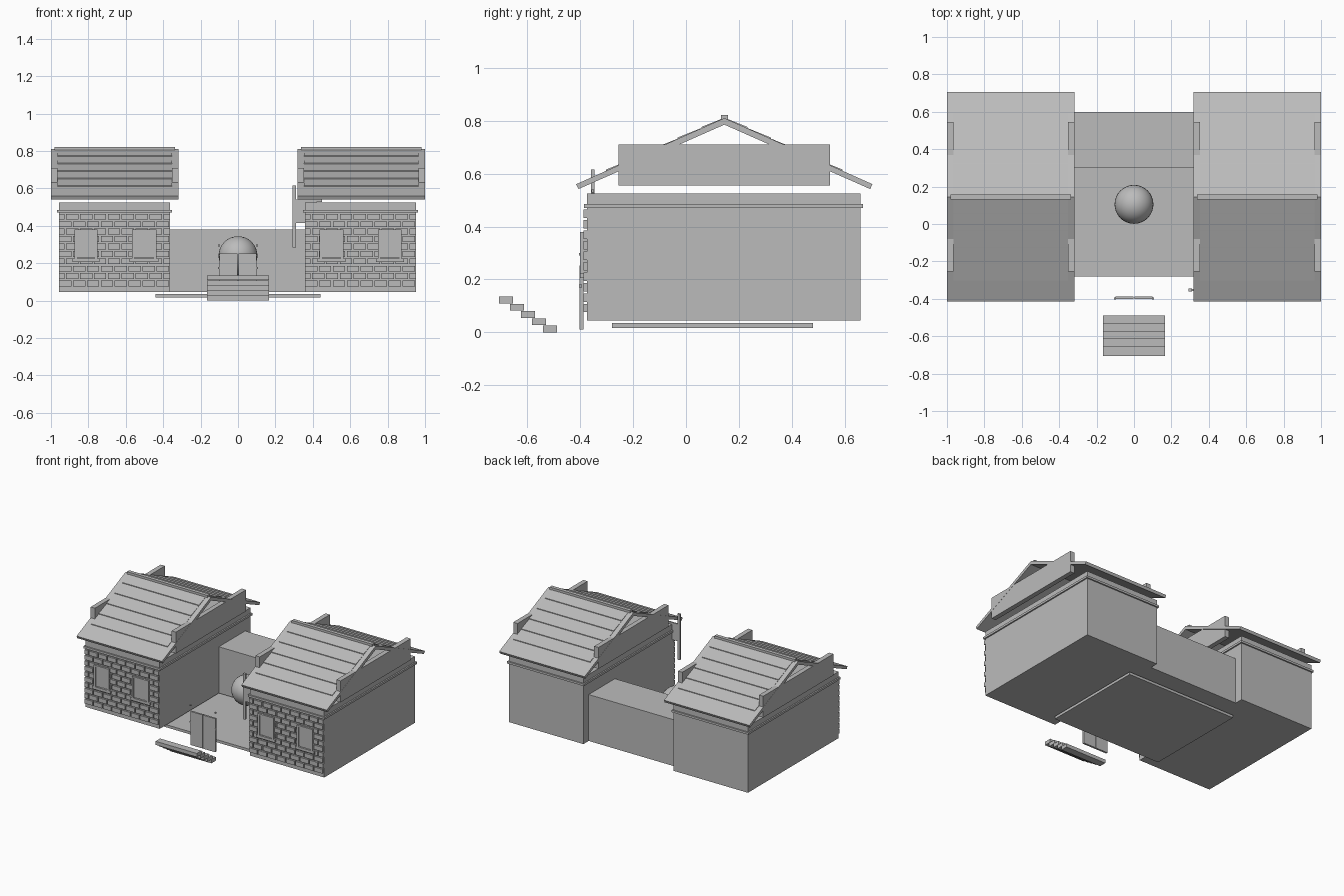
import bpy, bmesh

if "Cube" in bpy.data.objects:
    bpy.data.objects.remove(bpy.data.objects["Cube"])

grey = bpy.data.materials.new("plain grey")
grey.use_nodes = True
COLOUR = (0.5, 0.5, 0.5, 1)
grey.diffuse_color = COLOUR
grey.node_tree.nodes["Principled BSDF"].inputs["Base Color"].default_value = COLOUR


def finish(name, bm):
    bmesh.ops.recalc_face_normals(bm, faces=bm.faces)
    mesh = bpy.data.meshes.new(name)
    bm.to_mesh(mesh)
    bm.free()
    mesh.materials.append(grey)
    obj = bpy.data.objects.new(name, mesh)
    bpy.context.collection.objects.link(obj)
    return obj


def add_box(bm, x, y, z):
    """Box from (low, high) pairs on each axis."""
    verts = bmesh.ops.create_cube(bm, size=1)["verts"]
    for v in verts:
        v.co = [lo + (c + 0.5) * (hi - lo) for c, (lo, hi) in zip(v.co, (x, y, z))]


def box(name, x, y, z):
    bm = bmesh.new()
    add_box(bm, x, y, z)
    return finish(name, bm)


def add_prism(bm, profile, x0, x1):
    """Extrude a (y, z) outline along x."""
    face = bm.faces.new([bm.verts.new((x0, y, z)) for y, z in profile])
    out = bmesh.ops.extrude_face_region(bm, geom=[face])["geom"]
    for v in out:
        if isinstance(v, bmesh.types.BMVert):
            v.co.x = x1


RIDGE_Y, RIDGE_Z, SLOPE = 0.145, 0.81, 0.4464


def roof_height(d):
    return RIDGE_Z - SLOPE * d


def roof(side, x0, x1):
    # Bent slab open underneath
    bm = bmesh.new()
    top, low = 0.56, 0.545
    add_prism(bm, [(RIDGE_Y - top, roof_height(top)), (RIDGE_Y, RIDGE_Z),
                   (RIDGE_Y + top, roof_height(top)),
                   (RIDGE_Y + low + 0.006, roof_height(low) - 0.025),
                   (RIDGE_Y, RIDGE_Z - 0.025),
                   (RIDGE_Y - low - 0.006, roof_height(low) - 0.025)], x0, x1)
    finish(side + "_roof", bm)
    # Overlapping planks on both slopes
    bm = bmesh.new()
    for d in (1, -1):
        for i in range(5):
            a, b = 0.09 * i, 0.09 * i + 0.087
            add_prism(bm, [(RIDGE_Y + d * a, roof_height(a) - 0.005),
                           (RIDGE_Y + d * a, roof_height(a) + 0.001),
                           (RIDGE_Y + d * b, roof_height(b) + 0.005),
                           (RIDGE_Y + d * b, roof_height(b) - 0.005)],
                      x0 + 0.035, x1 - 0.035)
    finish(side + "_roof_planks", bm)
    box(side + "_ridge_cap", (x0 + 0.02, x1 - 0.02), (0.132, 0.158), (0.8, 0.822))
    # Gable boards standing at both ends
    for end, gx in (("west", x0), ("east", x1 - 0.036)):
        box(f"{side}_{end}_gable_board", (gx + 0.001, gx + 0.035), (-0.255, 0.545), (0.555, 0.71))


def bricks(side, x0, x1):
    # Running bond with staggered rows
    bm = bmesh.new()
    pitch, length = 0.0745, 0.066
    for row in range(10):
        z = 0.076 + row * 0.0396
        x = x0 - (row % 2) * pitch / 2
        while x < x1:
            a, b = max(x, x0), min(x + length, x1)
            if b - a > 0.01:
                add_box(bm, (a, b), (-0.388, -0.37), (z, z + 0.031))
            x += pitch
    finish(side + "_bricks", bm)


def window(side, n, x0, x1):
    box(f"{side}_window_{n}", (x0, x1), (-0.395, -0.37), (0.23, 0.375))
    box(f"{side}_window_sill_{n}", (x0 - 0.02, x1 + 0.02), (-0.4, -0.37), (0.205, 0.225))
    # Thin frame around the pane
    bm = bmesh.new()
    for a, b in ((x0 - 0.008, x0 + 0.006), (x1 - 0.006, x1 + 0.008)):
        add_box(bm, (a, b), (-0.4, -0.37), (0.225, 0.38))
    add_box(bm, (x0, x1), (-0.4, -0.37), (0.37, 0.38))
    finish(f"{side}_window_frame_{n}", bm)


# Two matching wings
for side, wx, rx, panes in (
        ("right", -0.957, -1.0, ((-0.865, -0.76), (-0.56, -0.445))),
        ("left", 0.358, 0.317, ((0.445, 0.555), (0.757, 0.867)))):
    w1 = wx + 0.594
    box(side + "_wing", (wx, w1), (-0.375, 0.66), (0.045, 0.525))
    box(side + "_cornice", (wx - 0.01, w1 + 0.01), (-0.385, 0.67), (0.47, 0.485))
    bricks(side, wx, w1)
    for n, (a, b) in enumerate(panes, 1):
        window(side, n, a, b)
    roof(side, rx, rx + 0.683)

# Linking block and courtyard floor
box("middle_block", (-0.364, 0.359), (0.3, 0.6), (0.045, 0.38))
box("courtyard_floor", (-0.44, 0.44), (-0.28, 0.48), (0.016, 0.035))

# Courtyard sphere
bm = bmesh.new()
bmesh.ops.create_uvsphere(bm, u_segments=32, v_segments=16, radius=0.104)
bmesh.ops.translate(bm, verts=bm.verts, vec=(0, 0.105, 0.24))
sphere = finish("courtyard_sphere", bm)
for p in sphere.data.polygons:
    p.use_smooth = True

# Double door with hinges
for side, s in (("left", 1), ("right", -1)):
    box(side + "_door", sorted((s * 0.002, s * 0.1)), (-0.402, -0.388), (0.01, 0.252))
    bm = bmesh.new()
    for z in (0.17, 0.29):
        add_box(bm, sorted((s * 0.097, s * 0.106)), (-0.404, -0.394), (z, z + 0.01))
    finish(side + "_door_hinges", bm)

# Steps
bm = bmesh.new()
for i in range(5):
    y, z = -0.54 - i * 0.0415, i * 0.0272
    add_box(bm, (-0.165, 0.165), (y, y + 0.052), (z, z + 0.026))
finish("steps", bm)

# Hanging sign
box("sign_post", (0.291, 0.311), (-0.36, -0.345), (0.285, 0.615))
box("sign_arm", (0.3, 0.45), (-0.358, -0.347), (0.528, 0.54))
box("sign_board", (0.311, 0.42), (-0.356, -0.349), (0.415, 0.528))
